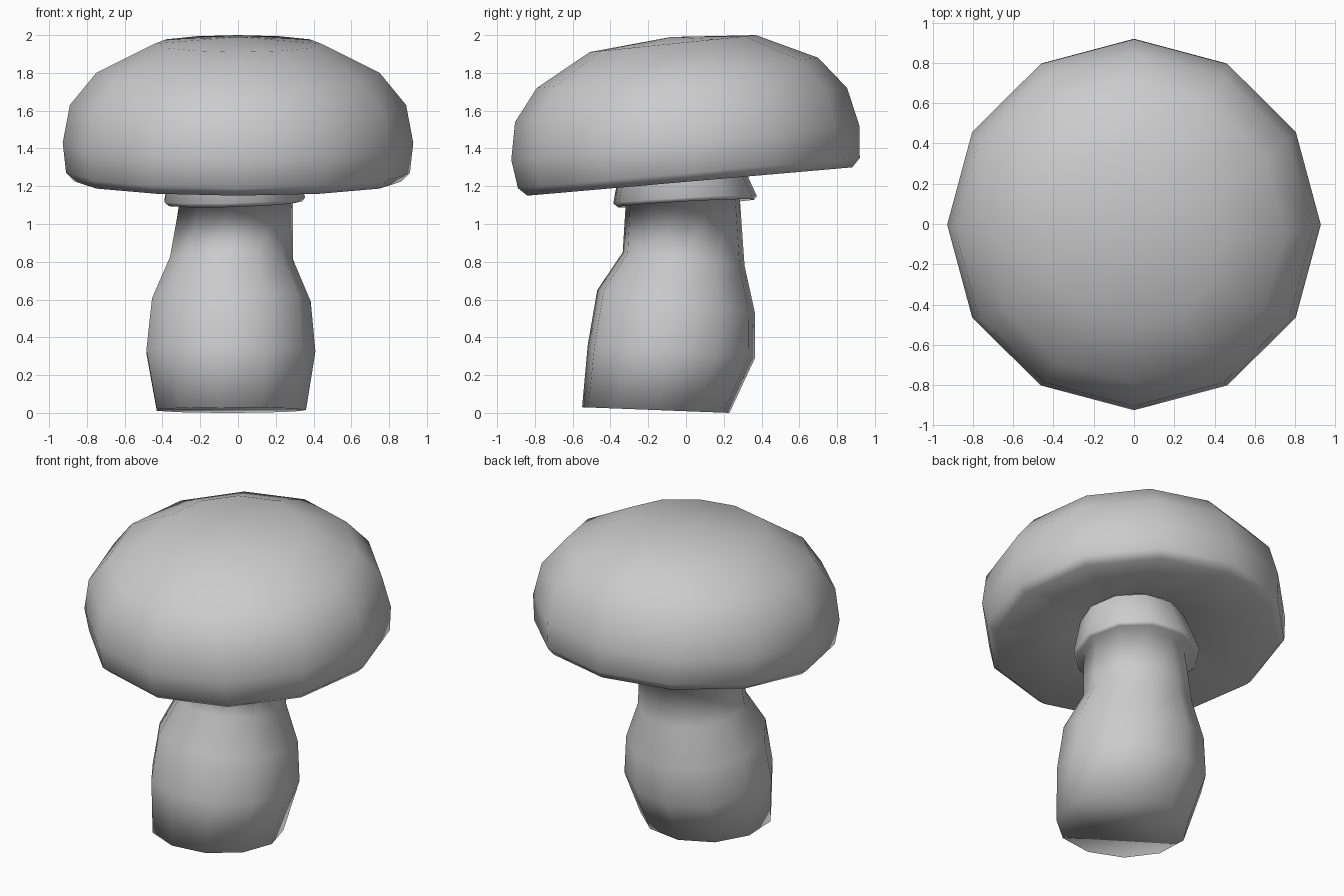
import bpy, bmesh
from math import sin, cos, pi

if "Cube" in bpy.data.objects:
    bpy.data.objects.remove(bpy.data.objects["Cube"])


def loft(name, sides, rings, apex=None, base=False):
    """Skin tilted rings: (x_min, x_max, y_front, z_front, y_back, z_back, z_side_lean)."""
    # Polygon normalised to -1..1 so ring bounds are exact for odd side counts
    cs = [cos(2 * pi * i / sides) for i in range(sides)]
    ss = [sin(2 * pi * i / sides) for i in range(sides)]
    norm = lambda v, vals: 2 * (v - min(vals)) / (max(vals) - min(vals)) - 1
    poly = [(norm(c, cs), norm(s, ss)) for c, s in zip(cs, ss)]
    bm = bmesh.new()
    loops = []
    for x0, x1, y0, z0, y1, z1, lean in rings:
        loops.append([bm.verts.new(((x0 + x1) / 2 + c * (x1 - x0) / 2,
                                    (y0 + y1) / 2 + s * (y1 - y0) / 2,
                                    (z0 + z1) / 2 + s * (z1 - z0) / 2 + c * lean))
                      for c, s in poly])
    for a, b in zip(loops, loops[1:]):
        for i in range(sides):
            j = (i + 1) % sides
            bm.faces.new((a[i], a[j], b[j], b[i]))
    if base:
        bm.faces.new(loops[0][::-1])
    if apex:
        tip = bm.verts.new(apex)
        for i in range(sides):
            bm.faces.new((loops[-1][i], loops[-1][(i + 1) % sides], tip))
    for f in bm.faces:
        f.smooth = True
    mesh = bpy.data.meshes.new(name)
    bm.to_mesh(mesh)
    bm.free()
    obj = bpy.data.objects.new(name, mesh)
    bpy.context.collection.objects.link(obj)
    return obj


# Ring where the collar meets the hollow underside of the cap
joint = (-0.34, 0.30, -0.345, 1.33, 0.26, 1.40, 0)

# Bulging, leaning stem with a flared collar at the top
loft("stem", 11, [
    (-0.43, 0.36, -0.55, 0.03, 0.23, 0.00, 0),
    (-0.485, 0.41, -0.52, 0.36, 0.365, 0.29, 0),
    (-0.455, 0.385, -0.47, 0.65, 0.365, 0.53, 0),
    (-0.36, 0.29, -0.335, 0.85, 0.31, 0.78, 0),
    (-0.31, 0.29, -0.32, 1.10, 0.285, 1.14, 0.01),
    (-0.365, 0.34, -0.36, 1.09, 0.36, 1.13, 0.01),
    (-0.39, 0.355, -0.385, 1.11, 0.375, 1.15, 0.01),
    joint,
], base=True)

# Tilted cap: concave underside, rounded rim, low dome
loft("cap", 12, [
    joint,
    (-0.865, 0.865, -0.84, 1.15, 0.88, 1.30, 0),
    (-0.91, 0.91, -0.89, 1.19, 0.92, 1.35, 0),
    (-0.928, 0.928, -0.925, 1.34, 0.918, 1.52, 0),
    (-0.89, 0.89, -0.905, 1.54, 0.853, 1.72, 0),
    (-0.75, 0.75, -0.79, 1.72, 0.70, 1.88, 0),
    (-0.44, 0.44, -0.51, 1.91, 0.37, 2.00, 0),
], apex=(0, -0.08, 1.99))
